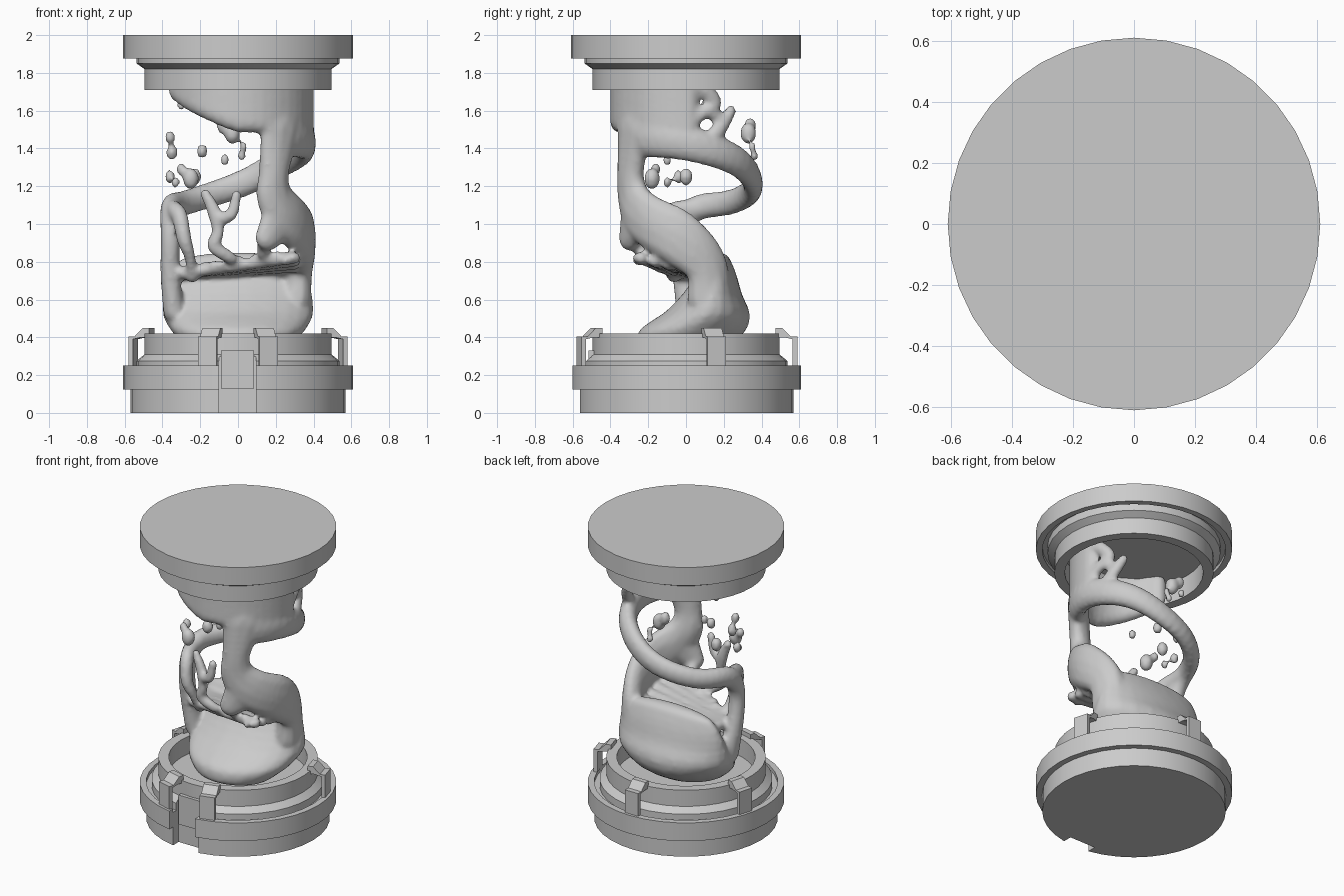
import bpy, bmesh, math, random
from mathutils import Vector, Matrix

if "Cube" in bpy.data.objects:
    bpy.data.objects.remove(bpy.data.objects["Cube"])

random.seed(4)
SEG = 36


def make_object(name, bm, smooth=35):
    bmesh.ops.recalc_face_normals(bm, faces=bm.faces)
    me = bpy.data.meshes.new(name)
    bm.to_mesh(me)
    bm.free()
    ob = bpy.data.objects.new(name, me)
    bpy.context.collection.objects.link(ob)
    if smooth:
        bpy.ops.object.select_all(action='DESELECT')
        ob.select_set(True)
        bpy.context.view_layer.objects.active = ob
        bpy.ops.object.shade_smooth_by_angle(angle=math.radians(smooth))
    return ob


def lathe(name, profile):
    bm = bmesh.new()
    rings = []
    for r, z in profile:
        rings.append([bm.verts.new((r * math.cos(2 * math.pi * i / SEG),
                                    r * math.sin(2 * math.pi * i / SEG), z)) for i in range(SEG)])
    for a, b in zip(rings, rings[1:]):
        for i in range(SEG):
            j = (i + 1) % SEG
            bm.faces.new((a[i], a[j], b[j], b[i]))
    bm.faces.new(rings[0])
    bm.faces.new(rings[-1])
    return make_object(name, bm)


def box(name, lo, hi):
    bm = bmesh.new()
    lo, hi = Vector(lo), Vector(hi)
    m = Matrix.Translation((lo + hi) / 2) @ Matrix.Diagonal((*(hi - lo), 1))
    bmesh.ops.create_cube(bm, size=1, matrix=m)
    return make_object(name, bm, 0)


# Top cap: disc, stepped collar and hollow inside
lathe("top_cap", [(.43, 1.85), (.43, 1.71), (.495, 1.71), (.495, 1.82), (.537, 1.85),
                  (.537, 1.90), (.57, 1.90), (.57, 1.875), (.61, 1.875), (.61, 2.0)])

# Base: foot, wide ring, groove, stepped collar and hollow tray
base = lathe("base", [(.57, 0), (.57, .125), (.61, .125), (.61, .25), (.57, .25), (.57, .225),
                      (.537, .225), (.537, .275), (.495, .31), (.495, .42), (.43, .42), (.43, .30)])

# Front notch cut into the base, with a panel at its back
cutter = box("notch_cutter", (-.1, -.75, -.1), (.095, -.5, .33))
cutter.hide_render = True
mod = base.modifiers.new("notch", 'BOOLEAN')
mod.object = cutter
mod.operation = 'DIFFERENCE'
mod.solver = 'EXACT'
bpy.context.view_layer.objects.active = base
bpy.ops.object.modifier_apply(modifier=mod.name)
bpy.data.objects.remove(cutter)
box("notch_panel", (-.09, -.515, .13), (.085, -.48, .33))

# Clips hooked over the base collar: sloped head plus a thin outer strip
CLIP = [(.475, .40), (.475, .45), (.51, .45), (.555, .405), (.59, .405), (.59, .25), (.565, .25), (.565, .39), (.52, .40)]
for n, az in enumerate((-106, -74, 16, 90, 164)):
    bm = bmesh.new()
    f = bm.faces.new([bm.verts.new((r, -.05, z)) for r, z in CLIP])
    ext = bmesh.ops.extrude_face_region(bm, geom=[f])
    bmesh.ops.translate(bm, vec=(0, .1, 0), verts=[v for v in ext['geom'] if isinstance(v, bmesh.types.BMVert)])
    bmesh.ops.rotate(bm, verts=bm.verts, cent=(0, 0, 0), matrix=Matrix.Rotation(math.radians(az), 3, 'Z'))
    make_object("clip_%d" % (n + 1), bm, 0)

# Fluid: overlapping blobs merged by a voxel remesh
fluid = bmesh.new()


def blob(c, s, az=0, div=2):
    m = Matrix.Translation(c) @ Matrix.Rotation(math.radians(az), 4, 'Z') @ Matrix.Diagonal((*s, 1))
    bmesh.ops.create_icosphere(fluid, subdivisions=div, radius=1, matrix=m)


def spline(keys, steps):
    # Catmull-Rom through tuples of any length
    k = [keys[0]] + list(keys) + [keys[-1]]
    for p0, p1, p2, p3 in zip(k, k[1:], k[2:], k[3:]):
        for i in range(steps + 1):
            t = i / steps
            yield [.5 * (2 * b + (c - a) * t + (2 * a - 5 * b + 4 * c - d) * t * t
                         + (3 * b - a - 3 * c + d) * t ** 3) for a, b, c, d in zip(p0, p1, p2, p3)]


def wall_blob(az, rad, z, t, w):
    a = math.radians(az)
    blob((rad * math.cos(a), rad * math.sin(a), z), (t, w, w), az)


def strand(keys, steps=6):
    # keys: azimuth, radius, height, thickness, width
    for p in spline(keys, steps):
        wall_blob(*p)


# Pool leaning backwards: y, z, half width, half depth
for y, z, rx, ry in spline([(-.03, .36, .27, .23), (.03, .43, .35, .28), (.11, .52, .40, .23),
                            (.14, .62, .395, .16), (.16, .72, .37, .11), (.17, .79, .33, .07)], 5):
    blob((0, y, z), (rx, ry, .06), 0, 3)

# Overhanging web from the pool top to the ragged front rim
for i in range(15):
    t = i / 14
    x = -.29 + .58 * t
    a, b = Vector((x, .13, .74)), Vector((x, -.05 - .19 * t, .74 + .08 * t))
    for j in range(6):
        blob(a.lerp(b, j / 5), (.045, .04, .035))
    blob(b + Vector((0, random.uniform(-.03, .01), random.uniform(-.01, .03))),
         [random.uniform(.02, .035) for _ in range(3)])

# Front column sweeping into the right-hand band
strand([(-50, .35, 1.5, .065, .13), (-57, .35, 1.28, .065, .09), (-55, .34, 1.14, .07, .11),
        (-38, .345, 1.03, .07, .14), (-8, .345, .93, .07, .15), (18, .34, .78, .07, .12), (22, .32, .6, .09, .12)])
strand([(-50, .34, 1.02, .06, .12), (-62, .34, .93, .05, .075)], 4)

# Back band descending into the left stem
strand([(-45, .35, 1.47, .06, .12), (0, .355, 1.43, .06, .10), (45, .36, 1.34, .06, .085),
        (88, .355, 1.21, .055, .075), (135, .355, 1.12, .055, .07), (172, .36, 1.08, .055, .07),
        (186, .36, .95, .055, .06), (183, .36, .75, .055, .06), (176, .34, .55, .06, .08)])

# Upper sheet on the front wall
for az in range(-152, 6, 8):
    low = 1.53 + max(0, (-90 - az)) * .0026 - max(0, az + 75) * .0014
    z = low + .02
    while z < 1.84:
        wall_blob(az, .355, z, .05, .07)
        z += .035

# Torn strands beside the upper sheet
strand([(0, .36, 1.47, .04, .05), (8, .36, 1.56, .035, .04), (25, .36, 1.64, .035, .04), (10, .36, 1.74, .04, .05)])
strand([(22, .36, 1.45, .04, .05), (32, .37, 1.53, .035, .04), (40, .37, 1.60, .03, .03)])
strand([(18, .36, 1.60, .03, .04), (30, .36, 1.56, .03, .035)], 4)
strand([(2, .35, 1.72, .04, .06), (0, .35, 1.83, .04, .06)])

# Thin drips linking left arm, column and pool
strand([(172, .35, 1.08, .05, .06), (198, .33, 1.05, .045, .05), (207, .32, .92, .04, .045),
        (205, .28, .82, .03, .035), (195, .25, .72, .035, .035)])
strand([(230, .27, 1.16, .025, .03), (240, .25, 1.06, .035, .04), (245, .25, .96, .03, .035),
        (240, .25, .88, .035, .04), (258, .2, .82, .03, .035)])
strand([(268, .26, 1.15, .025, .03), (262, .26, 1.05, .03, .035), (242, .25, 1.02, .03, .035)], 4)
strand([(-66, .33, .93, .035, .04), (-60, .27, .85, .035, .04)], 4)

# Loose droplets
for x, y, z, r in ((-.36, -.02, 1.46, .03), (-.35, 0, 1.38, .033), (-.36, -.04, 1.25, .03), (-.33, -.1, 1.22, .025),
                   (-.30, -.16, 1.29, .028), (-.25, -.18, 1.24, .045), (-.19, 0, 1.385, .032), (-.07, -.1, 1.34, .027),
                   (-.03, .33, 1.48, .045), (.03, .35, 1.41, .022), (-.08, .34, 1.52, .035), (-.30, .1, 1.63, .025),
                   (-.23, 0, 1.25, .038), (.02, .36, 1.36, .024)):
    blob((x, y, z), (r, r, r * 1.35))

ob = make_object("fluid", fluid, 0)
rem = ob.modifiers.new("merge", 'REMESH')
rem.mode = 'VOXEL'
rem.voxel_size = .014
rem.use_smooth_shade = True
sm = ob.modifiers.new("soften", 'SMOOTH')
sm.factor = .5
sm.iterations = 7
